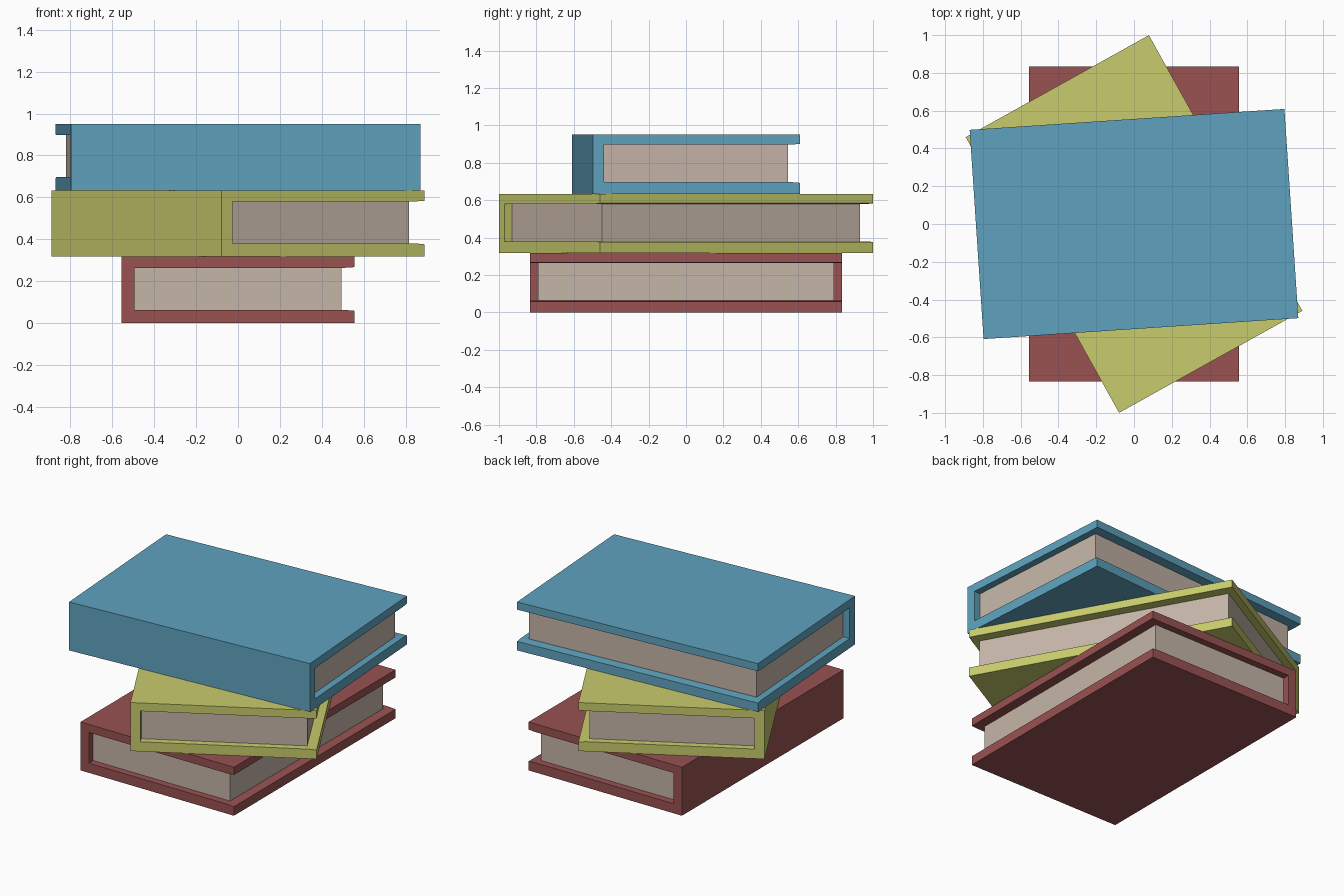
import bpy
from math import radians

if "Cube" in bpy.data.objects:
    bpy.data.objects.remove(bpy.data.objects["Cube"])

W, L, H = 0.555, 0.835, 0.317   # half width, half length, thickness of a book


def material(name, rgb):
    m = bpy.data.materials.new(name)
    m.diffuse_color = (*rgb, 1)
    m.use_nodes = True
    m.node_tree.nodes["Principled BSDF"].inputs["Base Color"].default_value = m.diffuse_color
    return m


def extrude_profile(name, profile, half_len, mat, z, angle):
    """Prism of an x-z profile along y, then turned and lifted into place."""
    n = len(profile)
    verts = [(x, s * half_len, h) for s in (-1, 1) for x, h in profile]
    faces = [tuple(range(n)), tuple(range(2 * n - 1, n - 1, -1))]
    faces += [(i, i + n, (i + 1) % n + n, (i + 1) % n) for i in range(n)]
    mesh = bpy.data.meshes.new(name)
    mesh.from_pydata(verts, [], faces)
    mesh.materials.append(mat)
    ob = bpy.data.objects.new(name, mesh)
    ob.location.z = z
    ob.rotation_euler.z = radians(angle)
    bpy.context.collection.objects.link(ob)
    return ob


# U-shaped cover: spine on -x, boards thinning slightly to the fore edge
cover = [(-W, 0), (W, 0), (W, 0.059), (0.51, 0.063), (-0.495, 0.063),
         (-0.495, 0.264), (0.51, 0.264), (W, 0.267), (W, H), (-W, H)]
# Page block, seated a little into the cover
pages = [(-0.5, 0.06), (0.495, 0.06), (0.495, 0.267), (-0.5, 0.267)]

paper = material("paper", (0.56, 0.46, 0.39))
books = [
    ("bottom", (0.32, 0.085, 0.085), 0),
    ("middle", (0.58, 0.60, 0.15), 29.1),
    ("top", (0.115, 0.365, 0.52), 93.8),
]

# Stack of three equal books, each turned about the centre
for i, (name, rgb, angle) in enumerate(books):
    cloth = material(name + "_cloth", rgb)
    extrude_profile(name + "_book_cover", cover, L, cloth, i * H, angle)
    extrude_profile(name + "_book_pages", pages, 0.79, paper, i * H, angle)
